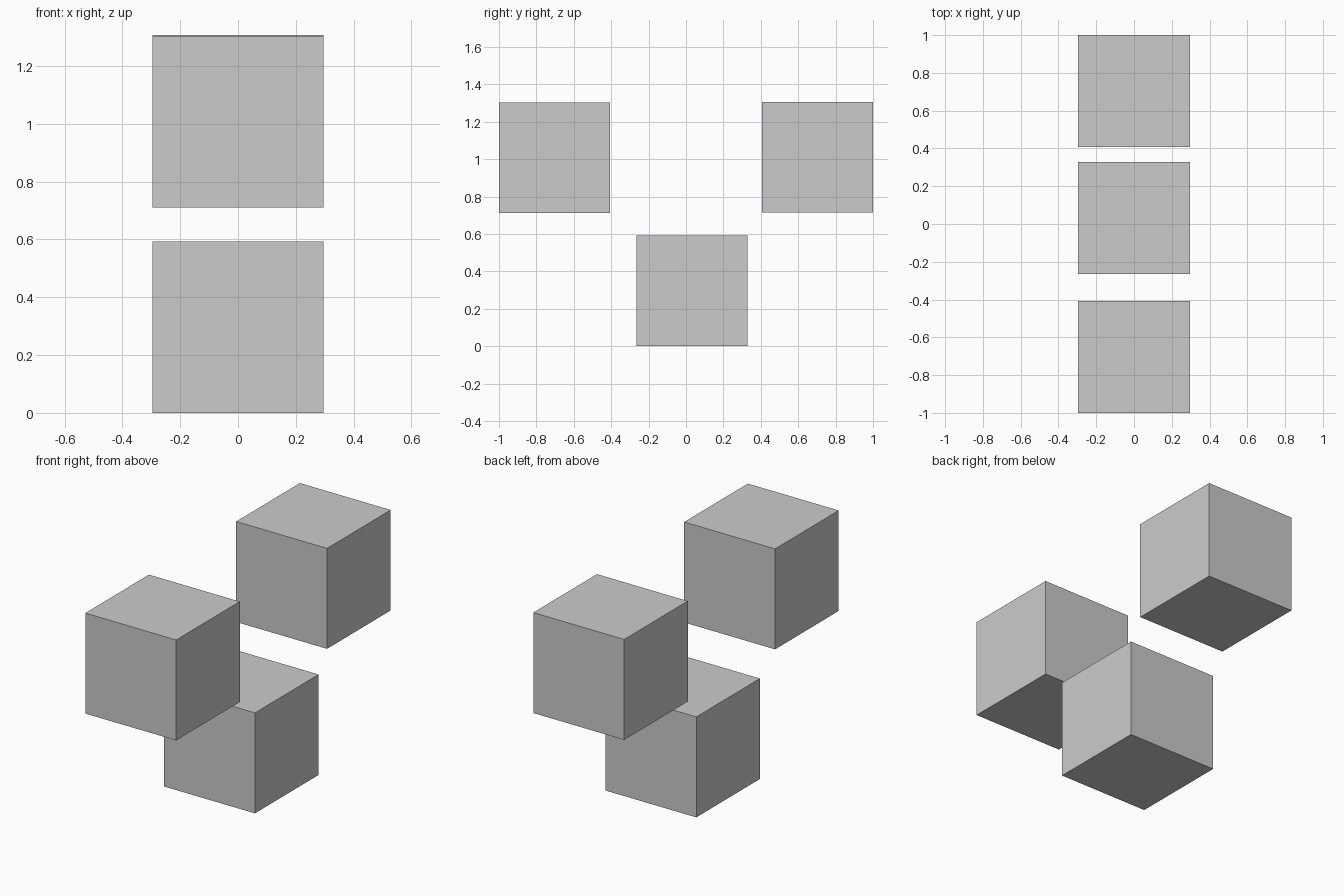
import bpy

if "Cube" in bpy.data.objects:
    bpy.data.objects.remove(bpy.data.objects["Cube"])

SIZE = 0.593


def cube(name, y, z):
    bpy.ops.mesh.primitive_cube_add(size=SIZE, location=(0, y, z))
    bpy.context.object.name = name


# Three floating cubes: one low in the middle, two raised at the ends
cube("lower_cube", 0.031, SIZE / 2)
cube("front_upper_cube", -1 + SIZE / 2, 1.304 - SIZE / 2)
cube("back_upper_cube", 1 - SIZE / 2, 1.307 - SIZE / 2)
